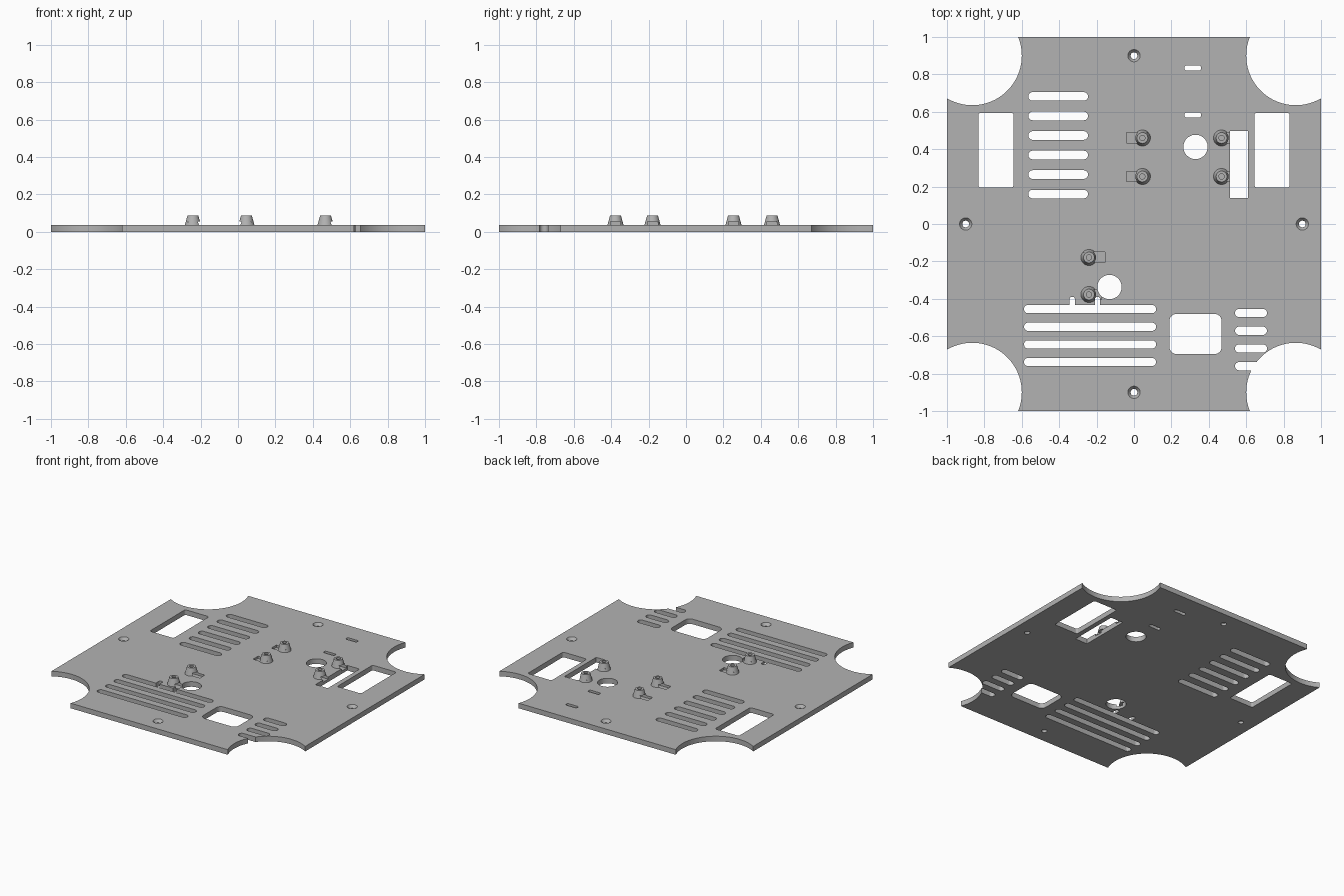
import bpy, bmesh, math

if "Cube" in bpy.data.objects:
    bpy.data.objects.remove(bpy.data.objects["Cube"])

TOP = 0.036          # plate thickness
PEG_TOP = 0.087      # top of the standoffs
grey = bpy.data.materials.new("grey plastic")
grey.use_nodes = True
colour = (0.45, 0.45, 0.45, 1)
grey.diffuse_color = colour
grey.node_tree.nodes["Principled BSDF"].inputs["Base Color"].default_value = colour


def prism(bm, outline, z0, z1):
    """Closed solid from a counter-clockwise outline."""
    low = [bm.verts.new((x, y, z0)) for x, y in outline]
    high = [bm.verts.new((x, y, z1)) for x, y in outline]
    bm.faces.new(low[::-1])
    bm.faces.new(high)
    n = len(outline)
    for i in range(n):
        j = (i + 1) % n
        bm.faces.new((low[i], low[j], high[j], high[i]))


def rounded(x0, x1, y0, y1, r, steps=8):
    """Rectangle outline with rounded corners."""
    if r == 0:
        return [(x0, y0), (x1, y0), (x1, y1), (x0, y1)]
    pts = []
    corners = [(x1 - r, y1 - r), (x0 + r, y1 - r), (x0 + r, y0 + r), (x1 - r, y0 + r)]
    for k, (cx, cy) in enumerate(corners):
        for i in range(steps + 1):
            a = math.pi / 2 * (k + i / steps)
            pts.append((cx + r * math.cos(a), cy + r * math.sin(a)))
    return pts


def window(bm, x0, x1, y0, y1, r=0.0):
    prism(bm, rounded(x0, x1, y0, y1, r), -0.1, 0.1)


def slot(bm, x0, x1, y, w):
    window(bm, x0, x1, y - w / 2, y + w / 2, w * 0.49)


def lathe(bm, cx, cy, profile, n=32):
    """Solid turned about a vertical axis from (radius, z) rings, low to high."""
    rings = [[bm.verts.new((cx + r * math.cos(2 * math.pi * i / n),
                            cy + r * math.sin(2 * math.pi * i / n), z))
              for i in range(n)] for r, z in profile]
    bm.faces.new(rings[0][::-1])
    bm.faces.new(rings[-1])
    for a, b in zip(rings, rings[1:]):
        for i in range(n):
            j = (i + 1) % n
            bm.faces.new((a[i], a[j], b[j], b[i]))


def finish(name, bm):
    mesh = bpy.data.meshes.new(name)
    bm.to_mesh(mesh)
    bm.free()
    mesh.materials.append(grey)
    ob = bpy.data.objects.new(name, mesh)
    bpy.context.collection.objects.link(ob)
    return ob


def select(ob):
    bpy.ops.object.select_all(action='DESELECT')
    ob.select_set(True)
    bpy.context.view_layer.objects.active = ob


def cut(ob, cutter):
    """Subtract the cutter, then discard it."""
    cutter.hide_render = True
    mod = ob.modifiers.new("cut", 'BOOLEAN')
    mod.operation = 'DIFFERENCE'
    mod.solver = 'EXACT'
    mod.use_self = True
    mod.object = cutter
    select(ob)
    bpy.ops.object.modifier_apply(modifier=mod.name)
    bpy.data.objects.remove(cutter)
    bpy.ops.object.shade_smooth_by_angle(angle=math.radians(30))


# Standoffs: centre and the end of the nut pocket running along x
standoffs = {
    "standoff_left_back": (0.468, 0.46, 0.54),
    "standoff_left_front": (0.468, 0.254, 0.54),
    "standoff_middle_back": (0.045, 0.46, -0.04),
    "standoff_middle_front": (0.045, 0.254, -0.04),
    "standoff_right_back": (-0.241, -0.179, -0.155),
    "standoff_right_front": (-0.241, -0.377, -0.175),
}


def nut_pocket(bm, x, y, end):
    inner = x - math.copysign(0.028, end - x)
    x0, x1 = sorted((inner, end))
    prism(bm, rounded(x0, x1, y - 0.028, y + 0.028, 0), 0.02, 0.054)


# Plate
bm = bmesh.new()
prism(bm, rounded(-1, 1, -1, 1, 0), 0, TOP)
plate = finish("base_plate", bm)

bm = bmesh.new()
# Corner scoops
for sx in (-1, 1):
    for sy in (-1, 1):
        lathe(bm, sx * 0.865, sy * 0.9, [(0.265, -0.1), (0.265, 0.1)], 96)
# Countersunk screw holes
for x, y in ((0, 0.9), (0, -0.9), (0.9, 0), (-0.9, 0)):
    lathe(bm, x, y, [(0.018, -0.1), (0.018, 0.016), (0.033, TOP), (0.033, 0.1)])
# Vent slots
for i in range(6):
    slot(bm, -0.565, -0.246, 0.682 - 0.1044 * i, 0.046)
for i in range(4):
    slot(bm, -0.588, 0.118, -0.455 - 0.0943 * i, 0.044)
    slot(bm, 0.54, 0.711, -0.476 - 0.0947 * i, 0.044)
# Small slots and notches
for y in (0.834, 0.583):
    window(bm, 0.27, 0.358, y - 0.013, y + 0.013, 0.01)
for x in (-0.33, -0.195):
    window(bm, x - 0.014, x + 0.014, -0.445, -0.389, 0.0135)
# Rectangular windows
for x in (-0.738, 0.738):
    window(bm, x - 0.094, x + 0.094, 0.195, 0.594, 0.013)
window(bm, 0.513, 0.61, 0.139, 0.497)
window(bm, 0.19, 0.468, -0.695, -0.481, 0.036)
# Round cable holes
for x, y in ((0.329, 0.412), (-0.131, -0.337)):
    lathe(bm, x, y, [(0.065, -0.1), (0.065, 0.1)], 48)
for x, y, end in standoffs.values():
    nut_pocket(bm, x, y, end)
cut(plate, finish("plate_cutter", bm))

# Tapered standoffs with a screw bore and a side pocket
for name, (x, y, end) in standoffs.items():
    bm = bmesh.new()
    lathe(bm, x, y, [(0.043, TOP), (0.029, PEG_TOP)])
    peg = finish(name, bm)
    bm = bmesh.new()
    lathe(bm, x, y, [(0.014, 0.045), (0.014, 0.1)])
    nut_pocket(bm, x, y, end)
    cut(peg, finish("peg_cutter", bm))
